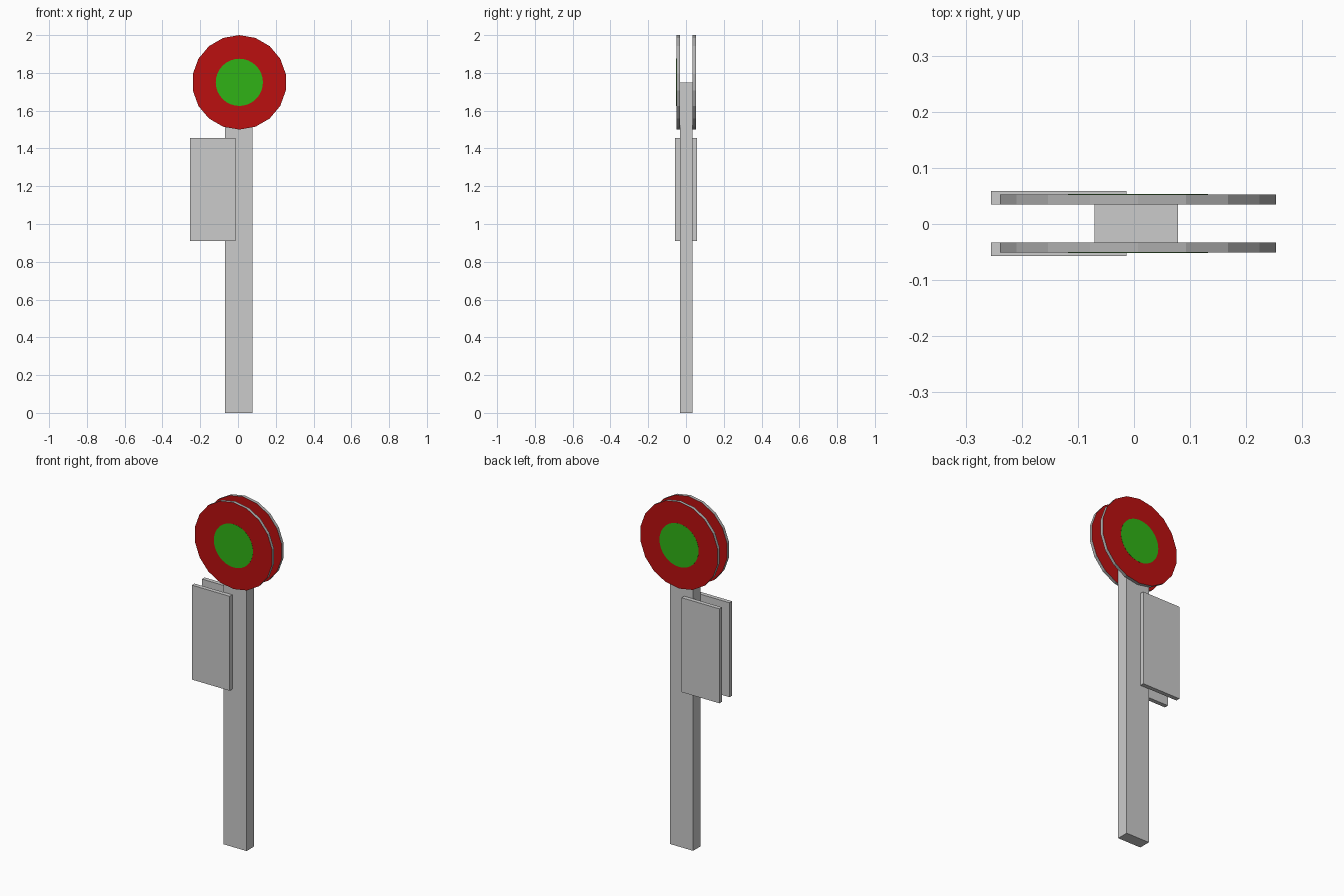
import bpy
import math
from mathutils import Matrix

if "Cube" in bpy.data.objects:
    bpy.data.objects.remove(bpy.data.objects["Cube"])


def material(name, color):
    mat = bpy.data.materials.new(name)
    mat.diffuse_color = (*color, 1)
    mat.use_nodes = True
    mat.node_tree.nodes["Principled BSDF"].inputs["Base Color"].default_value = mat.diffuse_color
    return mat


grey = material("grey", (0.45, 0.45, 0.45))
red = material("red", (0.5, 0.005, 0.005))
green = material("green", (0.03, 0.45, 0.008))


def box(name, x, y, z):
    """Box given as (min, max) along each axis."""
    bpy.ops.mesh.primitive_cube_add(size=1)
    ob = bpy.context.object
    ob.name = name
    size = [b - a for a, b in (x, y, z)]
    mid = [(a + b) / 2 for a, b in (x, y, z)]
    ob.data.transform(Matrix.Diagonal((*size, 1)))
    ob.location = mid
    return ob


def disc(name, sides, radius, y, face_mat, rim_mat):
    """Upright disc facing along y, with a vertex at the top."""
    bpy.ops.mesh.primitive_cylinder_add(vertices=sides, radius=radius, depth=y[1] - y[0])
    ob = bpy.context.object
    ob.name = name
    ob.data.transform(Matrix.Rotation(math.pi / 2, 4, 'X'))
    ob.location = (0.007, (y[0] + y[1]) / 2, 1.75)
    ob.data.materials.append(face_mat)
    ob.data.materials.append(rim_mat)
    for p in ob.data.polygons:
        p.material_index = 0 if abs(p.normal.y) > 0.5 else 1
    return ob


# Post
box("post", (-0.07, 0.078), (-0.033, 0.035), (0, 1.75))

# Signal discs, their green centres and the side plates, on both faces of the post
for side, s in (("front", -1), ("back", 1)):
    def span(a, b):
        return tuple(sorted((0.001 + s * a, 0.001 + s * b)))

    disc(side + "_signal_disc", 18, 0.25, span(0.034, 0.052), red, grey)
    disc(side + "_disc_centre", 32, 0.125, span(0.050, 0.0527), green, green)
    box(side + "_plate", (-0.255, -0.013), span(0.034, 0.058), (0.91, 1.455))
